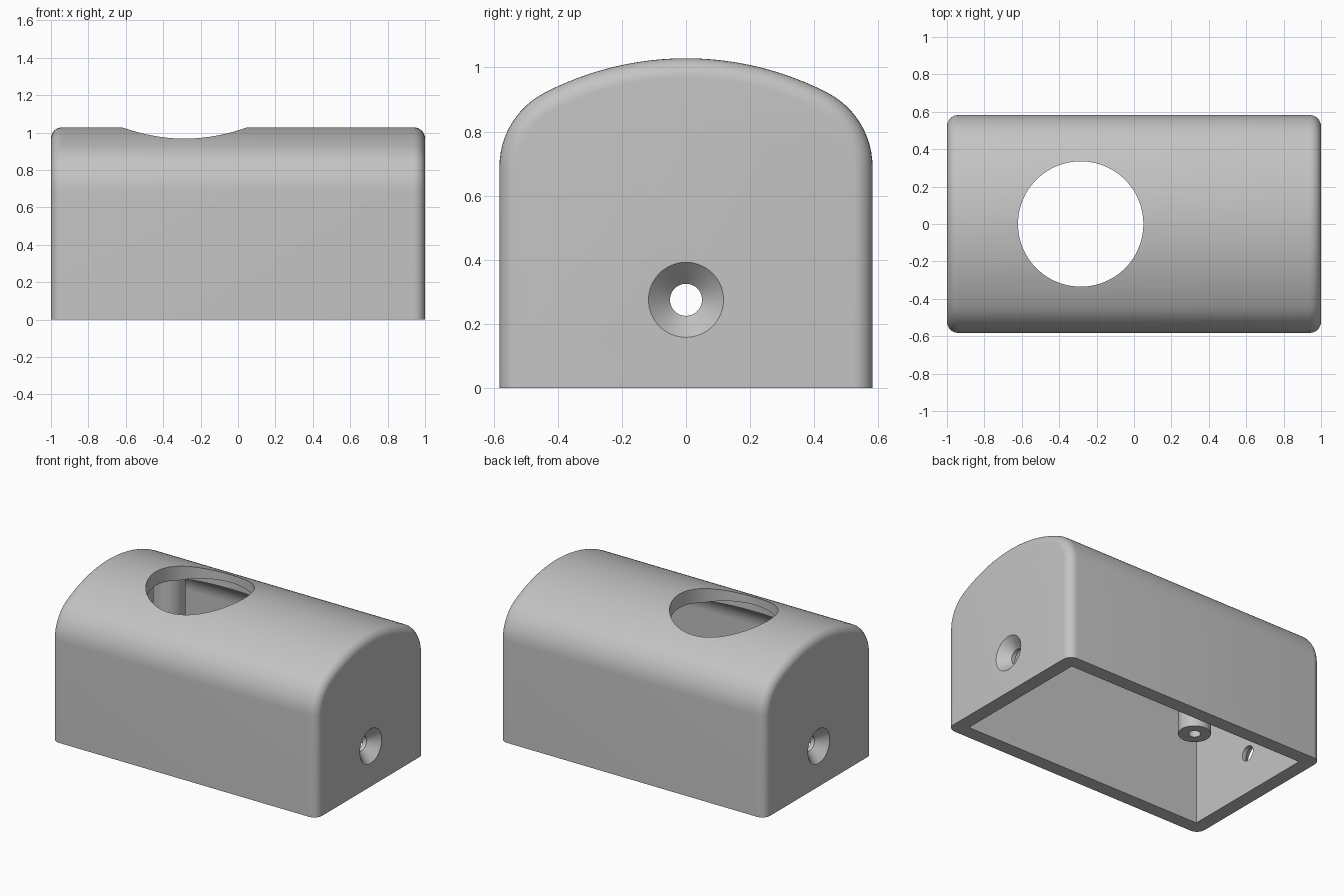
import bpy, bmesh, math

if "Cube" in bpy.data.objects:
    bpy.data.objects.remove(bpy.data.objects["Cube"])

grey = bpy.data.materials.new("light_grey")
grey.diffuse_color = (0.55, 0.55, 0.55, 1)
grey.use_nodes = True
grey.node_tree.nodes["Principled BSDF"].inputs["Base Color"].default_value = grey.diffuse_color


def skin(name, rings):
    """Closed solid from equal-length rings of points, capped at both ends."""
    bm = bmesh.new()
    loops = [[bm.verts.new(p) for p in ring] for ring in rings]
    n = len(loops[0])
    for a, b in zip(loops, loops[1:]):
        for i in range(n):
            j = (i + 1) % n
            bm.faces.new((a[i], a[j], b[j], b[i]))
    bm.faces.new(loops[0])
    bm.faces.new(loops[-1])
    bmesh.ops.recalc_face_normals(bm, faces=bm.faces[:])
    mesh = bpy.data.meshes.new(name)
    bm.to_mesh(mesh)
    bm.free()
    mesh.materials.append(grey)
    obj = bpy.data.objects.new(name, mesh)
    bpy.context.collection.objects.link(obj)
    return obj


def lathe(name, profile, center=(0, 0), along_x=False, n=64):
    """Revolve (radius, height) points around z, or around x."""
    rings = []
    for r, h in profile:
        ring = []
        for i in range(n):
            a = 2 * math.pi * i / n
            u, v = r * math.cos(a), r * math.sin(a)
            ring.append((h, u, v + center[1]) if along_x
                        else (u + center[0], v + center[1], h))
        rings.append(ring)
    return skin(name, rings)


# Arched cross-section: straight sides, corner arcs and a broad roof arc
HALF, SPRING, CORNER, ROOF = 0.582, 0.69, 0.26, 0.96
TURN = math.asin((HALF - CORNER) / (ROOF - CORNER))
ROOF_Z = SPRING + CORNER * math.cos(TURN) - ROOF * math.cos(TURN)


def section(x, inset, bottom):
    side = [(HALF - inset, bottom)]
    for i in range(13):                       # corner arc
        a = math.pi / 2 + (TURN - math.pi / 2) * i / 12
        r = CORNER - inset
        side.append((HALF - CORNER + r * math.sin(a), SPRING + r * math.cos(a)))
    for i in range(1, 13):                    # roof arc up to the ridge
        a = TURN * (1 - i / 12)
        r = ROOF - inset
        side.append((r * math.sin(a), ROOF_Z + r * math.cos(a)))
    pts = side + [(-y, z) for y, z in reversed(side[:-1])]
    return [(x, y, z) for y, z in pts]


# Outer body with rounded ends
EDGE, WALL = 0.06, 0.095
left, right = [], []
for i in range(9):
    a = math.pi / 2 * i / 8
    x, inset = 1 - EDGE + EDGE * math.sin(a), EDGE * (1 - math.cos(a))
    right.append(section(x, inset, 0))
    left.append(section(-x, inset, 0))
housing = skin("housing", left[::-1] + right)

# Cavity, round roof opening with a recess below it, countersunk end holes
cutters = [
    skin("cavity_cutter", [section(x, WALL, -0.1) for x in (WALL - 1, 1 - WALL)]),
    lathe("roof_opening_cutter", [(0.37, 0.6), (0.37, 0.915), (0.335, 0.915),
                                  (0.335, 1.2)], (-0.285, 0), n=96),
    lathe("end_hole_cutter", [(0.217, -1.1), (0.05, -0.933), (0.05, 0.933),
                              (0.217, 1.1)], (0, 0.275), along_x=True),
]
bpy.context.view_layer.objects.active = housing
for c in cutters:
    mod = housing.modifiers.new(c.name, 'BOOLEAN')
    mod.operation, mod.solver, mod.object = 'DIFFERENCE', 'EXACT', c
    bpy.ops.object.modifier_apply(modifier=mod.name)
for c in cutters:
    bpy.data.objects.remove(c, do_unlink=True)

# Screw bosses hanging from the roof, each with a blind pilot hole
parts = [housing]
for side in (-1, 1):
    parts.append(lathe("screw_boss", [(0.037, 0.8), (0.037, 0.45), (0.1, 0.45),
                                      (0.1, 0.93)], (-0.7, 0.26 * side), n=40))

# Smooth curves, crisp edges
for obj in parts:
    bpy.ops.object.select_all(action='DESELECT')
    obj.select_set(True)
    bpy.context.view_layer.objects.active = obj
    bpy.ops.object.shade_smooth_by_angle(angle=math.radians(25))
